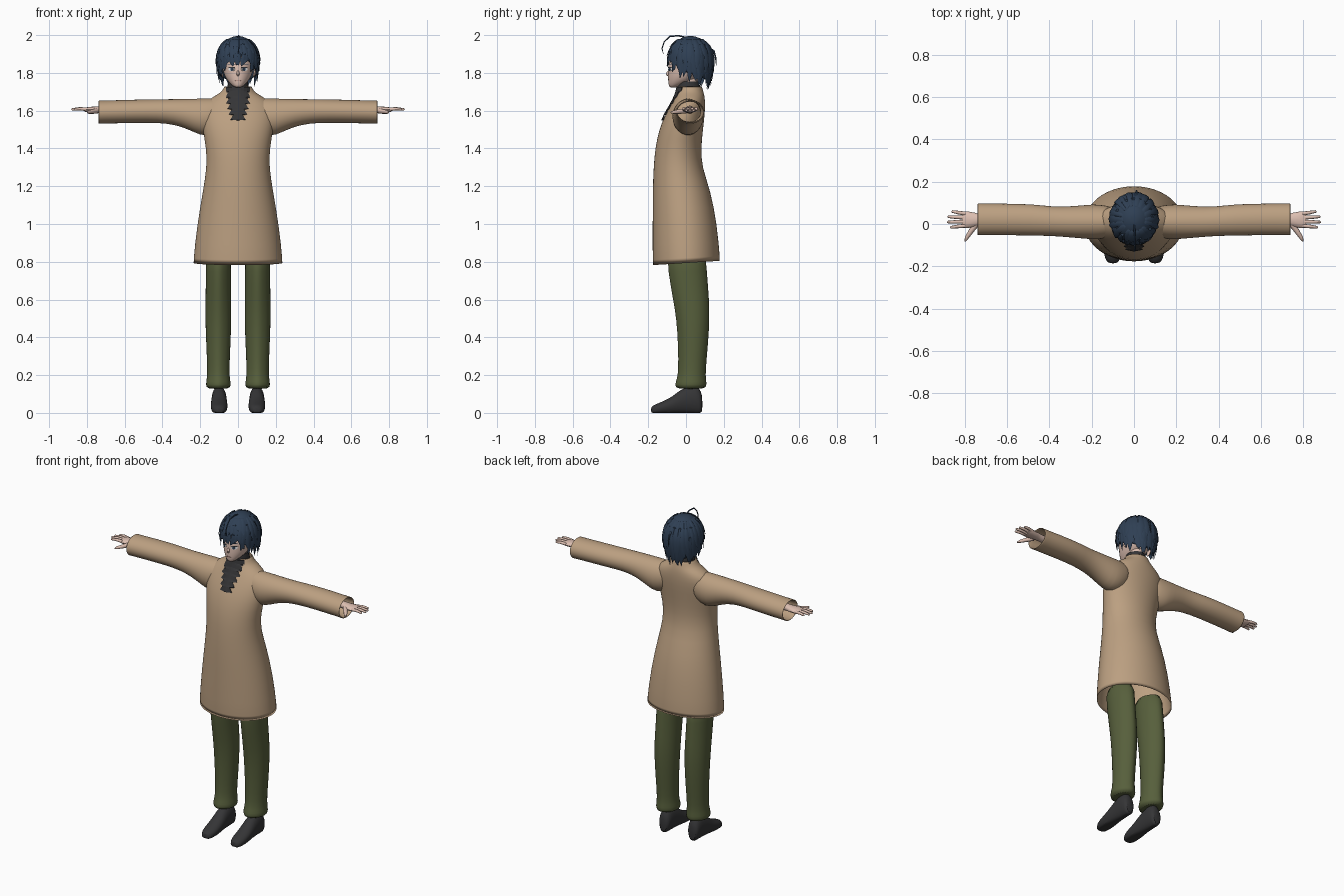
import bpy, bmesh, math, random
from mathutils import Vector as V

random.seed(4)
if "Cube" in bpy.data.objects:
    bpy.data.objects.remove(bpy.data.objects["Cube"])

def material(name, r, g, b):
    m = bpy.data.materials.new(name)
    m.use_nodes = True
    m.diffuse_color = (r, g, b, 1)
    bsdf = m.node_tree.nodes["Principled BSDF"]
    bsdf.inputs["Base Color"].default_value = (r, g, b, 1)
    bsdf.inputs["Roughness"].default_value = 0.8
    return m

TAN = material("tan cloth", 0.5, 0.35, 0.22)
GREEN = material("olive cloth", 0.095, 0.115, 0.045)
BLACK = material("charcoal", 0.035, 0.035, 0.037)
SKIN = material("skin", 0.72, 0.52, 0.44)
HAIR = material("blue black hair", 0.028, 0.05, 0.088)
WHITE = material("eye white", 0.8, 0.8, 0.8)
LIP = material("lip", 0.45, 0.22, 0.18)

def loft(bm, rings, segs=24, caps=True, crease=0):
    """Skin elliptical rings, each given as centre, u axis and v axis."""
    loops = []
    for c, u, v in rings:
        loop = []
        for i in range(segs):
            a = math.tau * i / segs
            k = 1 + crease * max(0, abs(math.sin(a)) * 8 - 7)
            loop.append(bm.verts.new(V(c) + V(u) * math.cos(a) + V(v) * math.sin(a) * k))
        loops.append(loop)
    for p, q in zip(loops, loops[1:]):
        for i in range(segs):
            j = (i + 1) % segs
            bm.faces.new((p[i], p[j], q[j], q[i]))
    if caps:
        bm.faces.new(loops[0])
        bm.faces.new(loops[-1])

def make(name, bm, mat, subsurf=0, shell=0, smooth=50):
    bmesh.ops.recalc_face_normals(bm, faces=bm.faces)
    me = bpy.data.meshes.new(name)
    bm.to_mesh(me)
    bm.free()
    me.materials.append(mat)
    ob = bpy.data.objects.new(name, me)
    bpy.context.collection.objects.link(ob)
    if shell:
        mod = ob.modifiers.new("thickness", "SOLIDIFY")
        mod.thickness, mod.offset = shell, -1
    if subsurf:
        ob.modifiers.new("smooth", "SUBSURF").levels = subsurf
        ob.modifiers["smooth"].render_levels = subsurf
    bpy.ops.object.select_all(action="DESELECT")
    ob.select_set(True)
    bpy.context.view_layer.objects.active = ob
    if smooth:
        bpy.ops.object.shade_smooth_by_angle(angle=math.radians(smooth))
    return ob

def stack(profile, x=0, tilt=0):
    """Horizontal rings from rows of height, half width, front y, back y."""
    return [((x, (f + b) / 2, z), (w, 0, 0), (0, (b - f) / 2, tilt if i == 0 else 0))
            for i, (z, w, f, b) in enumerate(profile)]

def front_y(profile, x, z):
    """Depth of the front surface of a stacked profile."""
    for p, q in zip(profile, profile[1:]):
        if p[0] <= z <= q[0]:
            t = (z - p[0]) / (q[0] - p[0])
            w, f, b = (p[k] + (q[k] - p[k]) * t for k in (1, 2, 3))
            return (f + b) / 2 - (b - f) / 2 * math.sqrt(max(0, 1 - (x / w) ** 2))
    return 0

def tube(bm, pts, radii, side, flat=1, segs=8):
    """Tapered tube through points, wide along the side vector."""
    rings = []
    for i, p in enumerate(pts):
        d = (V(pts[min(i + 1, len(pts) - 1)]) - V(pts[max(i - 1, 0)])).normalized()
        u = (V(side) - d * d.dot(V(side))).normalized()
        rings.append((p, u * radii[i], d.cross(u) * radii[i] * flat))
    loft(bm, rings, segs)

# Long coat body
COAT = [(0.785, 0.24, -0.178, 0.183), (1.0, 0.217, -0.177, 0.165), (1.18, 0.185, -0.177, 0.13),
        (1.3, 0.166, -0.172, 0.085), (1.4, 0.168, -0.164, 0.08), (1.5, 0.188, -0.143, 0.09),
        (1.58, 0.196, -0.11, 0.1), (1.64, 0.185, -0.075, 0.102), (1.68, 0.12, -0.055, 0.098),
        (1.7, 0.085, -0.048, 0.092), (1.73, 0.072, -0.042, 0.085)]
bm = bmesh.new()
loft(bm, stack(COAT, tilt=0.012), 32, caps=False)
make("coat_body", bm, TAN, 1, 0.006)

# Turtleneck and neck
bm = bmesh.new()
loft(bm, stack([(1.62, 0.062, -0.05, 0.08), (1.70, 0.06, -0.05, 0.078), (1.755, 0.052, -0.045, 0.07)]))
make("turtleneck", bm, BLACK)
bm = bmesh.new()
loft(bm, stack([(1.7, 0.044, -0.035, 0.062), (1.82, 0.044, -0.03, 0.07)]))
make("neck", bm, SKIN)

# Ragged neck frill lying on the chest
bm = bmesh.new()
rows = []
steps = 12
for i in range(steps + 1):
    t = i / steps
    z = 1.725 - 0.175 * t
    w = (0.07 - 0.045 * t if i < steps else 0.006) + (0.012 if i % 2 else -0.008)
    w = min(w, 0.064)
    rows.append([bm.verts.new((w * k / 4, front_y(COAT, w * k / 4, z) - 0.008,
                               z - (0.012 if i % 2 else 0) * abs(k) / 4)) for k in range(-4, 5)])
for p, q in zip(rows, rows[1:]):
    for k in range(8):
        bm.faces.new((p[k], p[k + 1], q[k + 1], q[k]))
make("neck_frill", bm, BLACK, 0, 0.006, 0)

SLEEVE = [(0.10, 0.01, 1.58, 0.07, 0.085), (0.17, 0.01, 1.562, 0.085, 0.103),
          (0.23, 0.01, 1.574, 0.08, 0.09), (0.30, 0.01, 1.589, 0.074, 0.073),
          (0.38, 0.012, 1.597, 0.069, 0.064), (0.48, 0.02, 1.598, 0.075, 0.062),
          (0.62, 0.022, 1.595, 0.075, 0.062), (0.725, 0.022, 1.592, 0.075, 0.061),
          (0.738, 0.022, 1.592, 0.077, 0.063)]
LEG = [(0.125, 0.062, -0.05, 0.1), (0.15, 0.067, -0.055, 0.106), (0.18, 0.062, -0.045, 0.102),
       (0.22, 0.058, -0.037, 0.1), (0.35, 0.064, -0.038, 0.112), (0.5, 0.07, -0.046, 0.122),
       (0.62, 0.068, -0.068, 0.117), (0.75, 0.066, -0.09, 0.105), (0.88, 0.07, -0.1, 0.1)]
# Shoe sections: y, half width, top height
SHOE = [(-0.187, 0.02, 0.032), (-0.165, 0.038, 0.045), (-0.12, 0.046, 0.062), (-0.07, 0.045, 0.088),
        (-0.03, 0.042, 0.125), (0.03, 0.04, 0.15), (0.07, 0.038, 0.14), (0.088, 0.026, 0.09)]
for s, side in ((1, "left"), (-1, "right")):
    # Sleeve
    bm = bmesh.new()
    loft(bm, [((s * x, y, z), (0, ry, 0), (0, 0, rz)) for x, y, z, ry, rz in SLEEVE], 24, False)
    make(side + "_sleeve", bm, TAN, 1, 0.006)

    # Hand: wrist and palm, four fingers, thumb
    bm = bmesh.new()
    palm = [(0.64, 0.024, 0.022), (0.72, 0.024, 0.02), (0.75, 0.033, 0.017), (0.79, 0.04, 0.015),
            (0.812, 0.036, 0.01)]
    loft(bm, [((s * x, 0.02, 1.605), (0, w, 0), (0, 0, h)) for x, w, h in palm], 12)
    for k, length in enumerate((0.062, 0.076, 0.073, 0.055)):
        y = -0.008 + 0.019 * k
        spread = (k - 1.3) * 0.006
        tube(bm, [(s * 0.795, y, 1.607), (s * (0.803 + length / 2), y + spread / 2, 1.61),
                  (s * (0.803 + length), y + spread, 1.607), (s * (0.807 + length), y + spread, 1.606)],
             (0.0095, 0.0085, 0.006, 0.002), (0, 1, 0))
    tube(bm, [(s * 0.745, 0, 1.6), (s * 0.77, -0.035, 1.595), (s * 0.79, -0.065, 1.592),
              (s * 0.798, -0.082, 1.59)], (0.015, 0.012, 0.009, 0.003), (0, 0, 1))
    make(side + "_hand", bm, SKIN)

    # Trouser leg with pressed crease
    bm = bmesh.new()
    loft(bm, stack(LEG, s * 0.104), 24, True, 0.06)
    make(side + "_trouser_leg", bm, GREEN, 1)

    # Shoe
    bm = bmesh.new()
    loft(bm, [((s * 0.1, y, h / 2), (w, 0, 0), (0, 0, h / 2)) for y, w, h in SHOE], 16)
    for v in bm.verts:
        if v.co.z < 0.03:
            v.co.z = max(0, v.co.z * 1.5 - 0.015)
    make(side + "_shoe", bm, BLACK, 1)

# Head with pointed chin
HEAD = [(1.722, 0.014, -0.085, -0.055), (1.733, 0.032, -0.092, -0.02), (1.76, 0.058, -0.095, 0.045),
        (1.79, 0.075, -0.096, 0.09), (1.83, 0.084, -0.094, 0.12), (1.88, 0.088, -0.09, 0.13),
        (1.93, 0.075, -0.065, 0.115), (1.965, 0.04, -0.02, 0.07)]
bm = bmesh.new()
loft(bm, stack(HEAD), 24)
for s in (1, -1):
    tube(bm, [(s * 0.08, 0.025, 1.775), (s * 0.09, 0.02, 1.80), (s * 0.092, 0.03, 1.825)],
         (0.008, 0.018, 0.014), (0, 1, 0), 0.5)
tube(bm, [(0, -0.089, 1.815), (0, -0.102, 1.792), (0, -0.09, 1.782)], (0.004, 0.011, 0.004), (1, 0, 0))
make("head", bm, SKIN, 1)

def face_plate(name, mat, x, z, w, h, lift):
    """Thin oval plate following the face."""
    bm = bmesh.new()
    bm.faces.new([bm.verts.new((px, front_y(HEAD, px, pz) - lift, pz)) for px, pz in
                  ((x + w * math.cos(math.tau * i / 16), z + h * math.sin(math.tau * i / 16))
                   for i in range(16))])
    make(name, bm, mat, 0, 0.002, 0)

for s, side in ((1, "left"), (-1, "right")):
    face_plate(side + "_eye", WHITE, s * 0.034, 1.819, 0.017, 0.009, 0.002)
    face_plate(side + "_iris", HAIR, s * 0.033, 1.819, 0.008, 0.009, 0.004)
    face_plate(side + "_upper_lash", BLACK, s * 0.035, 1.829, 0.02, 0.0025, 0.004)
    face_plate(side + "_brow", HAIR, s * 0.035, 1.846, 0.02, 0.002, 0.003)
face_plate("mouth", LIP, 0, 1.758, 0.015, 0.002, 0.002)

# Hair shell with a hem that rises over the face
def hair_point(a, z, out=0):
    d = (z - 1.87) / 0.125
    s = math.sqrt(max(0, 1 - d * d)) if d > 0 else 1 - 0.16 * d * d
    return V(((0.108 * s + out) * math.cos(a), 0.024 + (0.118 * s + out) * math.sin(a), z))

def hem(a):
    s = math.sin(a)
    return 1.80 - 0.045 * s if s > 0 else 1.80 + 0.09 * s * s

bm = bmesh.new()
N, M = 40, 10
grid = [[bm.verts.new(hair_point(math.tau * i / N, hem(math.tau * i / N)
         + (1.994 - hem(math.tau * i / N)) * math.sin(math.pi / 2 * j / M))) for i in range(N)]
        for j in range(M + 1)]
for p, q in zip(grid, grid[1:]):
    for i in range(N):
        bm.faces.new((p[i], p[(i + 1) % N], q[(i + 1) % N], q[i]))
bm.faces.new(grid[-1])
make("hair_cap", bm, HAIR, 0, 0.006)

# Layered pointed locks
bm = bmesh.new()
for layer, (count, top, drop) in enumerate(((34, 1.90, 0.035), (26, 1.95, -0.005), (18, 1.98, -0.05))):
    for i in range(count):
        a = math.tau * (i + random.uniform(-0.3, 0.3)) / count
        end = hem(a) - drop + random.uniform(-0.018, 0.012)
        drift = random.uniform(-0.16, 0.16)
        width = random.uniform(0.013, 0.019)
        rings = []
        for k in range(6):
            t = k / 5
            b = a + drift * t * t
            c = hair_point(b, top + (end - top) * t, 0.002 + 0.002 * layer + 0.007 * t ** 3)
            w = width * (0.55 + 1.3 * t - 1.84 * t ** 3)
            rings.append((c, V((-math.sin(b), math.cos(b), 0)) * w,
                          V((math.cos(b), math.sin(b), 0)) * (0.006 - 0.0055 * t)))
        loft(bm, rings, 6)
make("hair_locks", bm, HAIR)

# Curled stray strands at the crown and back
bm = bmesh.new()
tube(bm, [(0, 0.01, 1.985), (0.003, -0.04, 1.997), (0.005, -0.085, 1.993), (0.006, -0.115, 1.965),
          (0.004, -0.127, 1.93), (0.002, -0.12, 1.9)], (0.004, 0.004, 0.004, 0.003, 0.003, 0.001), (1, 0, 0))
tube(bm, [(0.01, 0.125, 1.93), (0.01, 0.148, 1.915), (0.012, 0.157, 1.88), (0.01, 0.16, 1.84)],
     (0.006, 0.005, 0.004, 0.001), (1, 0, 0))
make("stray_strands", bm, HAIR)
